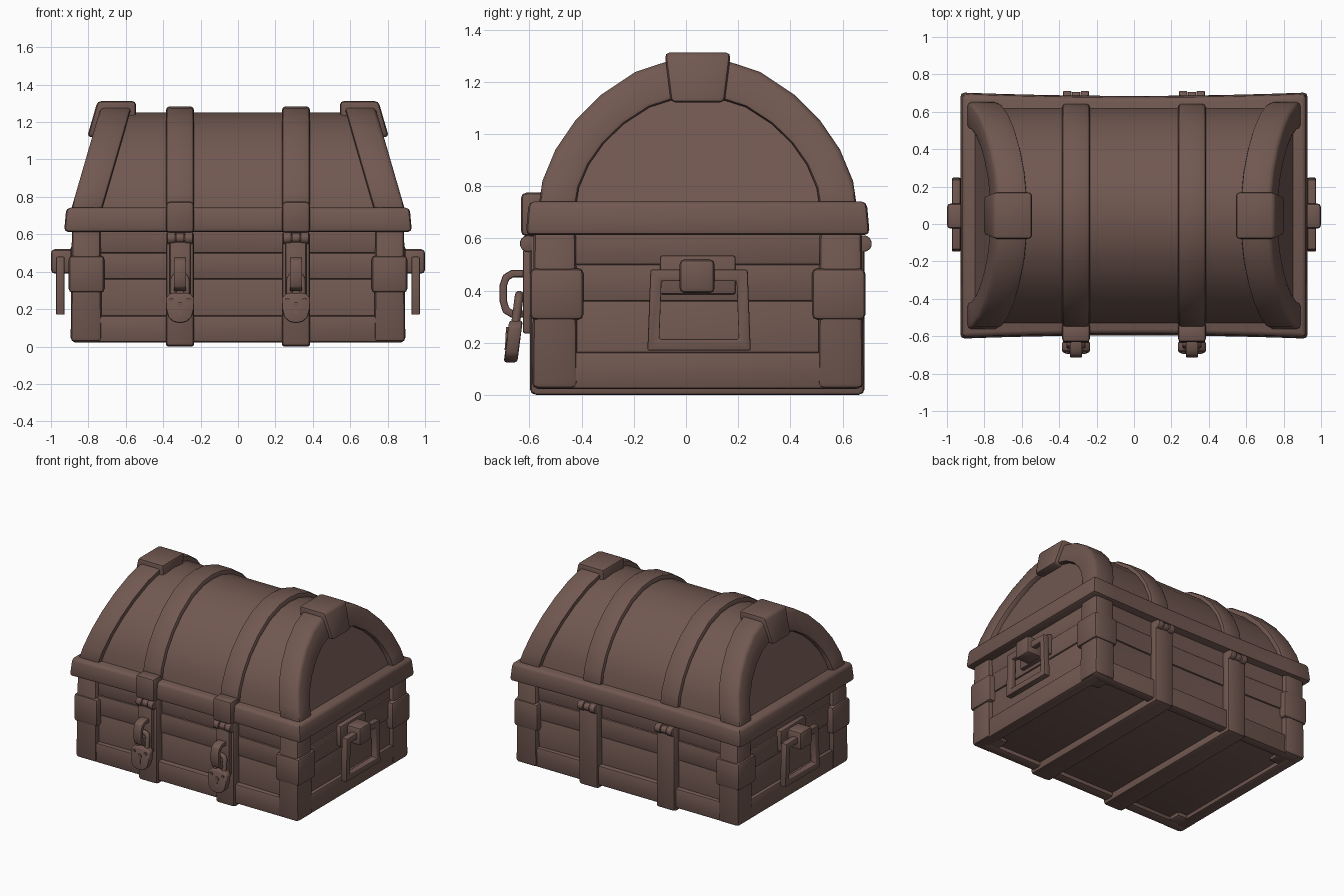
import bpy, bmesh, math
from mathutils import Vector

if "Cube" in bpy.data.objects:
    bpy.data.objects.remove(bpy.data.objects["Cube"])

CY = 0.045  # depth centre of the chest
wood = bpy.data.materials.new("brown")
wood.diffuse_color = (0.165, 0.097, 0.081, 1)
wood.use_nodes = True
wood.node_tree.nodes["Principled BSDF"].inputs["Base Color"].default_value = wood.diffuse_color


def loft(name, rings, bevel=0.0, closed=False, segs=2):
    """Skin a list of equal point rings, cap the ends, round the hard edges."""
    bm = bmesh.new()
    vs = [[bm.verts.new(p) for p in r] for r in rings]
    n, m = len(vs), len(vs[0])
    for i in range(n if closed else n - 1):
        a, b = vs[i], vs[(i + 1) % n]
        for j in range(m):
            k = (j + 1) % m
            bm.faces.new((a[j], a[k], b[k], b[j]))
    if not closed:
        bm.faces.new(vs[0])
        bm.faces.new(vs[-1])
    bmesh.ops.recalc_face_normals(bm, faces=bm.faces[:])
    if bevel:
        hard = [e for e in bm.edges if e.calc_face_angle(0) > 0.6]
        bmesh.ops.bevel(bm, geom=hard, offset=bevel, segments=segs, profile=0.5,
                        affect='EDGES', clamp_overlap=True)
    me = bpy.data.meshes.new(name)
    bm.to_mesh(me)
    bm.free()
    me.materials.append(wood)
    ob = bpy.data.objects.new(name, me)
    bpy.context.collection.objects.link(ob)
    return ob


def box(name, x, y, z, bevel=0.015, taper=0.0, bow=0.0):
    """Box from ranges; taper narrows the top, bow pulls the long sides in."""
    x, y = sorted(x), sorted(y)
    n = 10 if bow else 1
    rings = []
    for i in range(n + 1):
        t = i / n
        d = bow * (1 - (2 * t - 1) ** 2)
        xb = x[0] + (x[1] - x[0]) * t
        xt = x[0] + taper + (x[1] - x[0] - 2 * taper) * t
        rings.append([(xb, y[0] + d, z[0]), (xb, y[1] - d, z[0]),
                      (xt, y[1] - d - taper, z[1]), (xt, y[0] + d + taper, z[1])])
    return loft(name, rings, bevel)


def tube(name, path, normal, rn, rb, sides=12, closed=False, bevel=0.0):
    """Sweep a round (or square, sides=4) section along a planar path."""
    P, N = [Vector(p) for p in path], Vector(normal)
    n, rings = len(P), []
    off, s = (math.pi / 4, math.sqrt(2)) if sides == 4 else (0, 1)
    for i, p in enumerate(P):
        before = P[i - 1] if (i or closed) else None
        after = P[(i + 1) % n] if (i < n - 1 or closed) else None
        d1 = (p - before).normalized() if before else (after - p).normalized()
        d2 = (after - p).normalized() if after else d1
        t = (d1 + d2).normalized()
        b = t.cross(N) / max(0.4, t.dot(d1))
        rings.append([p + s * (N * rn * math.cos(off + a) + b * rb * math.sin(off + a))
                      for a in (2 * math.pi * k / sides for k in range(sides))])
    return loft(name, rings, bevel, closed)


# lid arch: half widths and heights, mirrored front to back
HALF = [(.61, .72), (.595, .82), (.545, .94), (.47, 1.05), (.37, 1.15), (.24, 1.237), (.11, 1.28)]


def arch(sy, sz):
    pts = [(-h, z) for h, z in HALF] + [(0, 1.29)] + [(h, z) for h, z in reversed(HALF)]
    return [(CY + h * sy, .72 + (z - .72) * sz) for h, z in pts]


def end_x(z):
    """Leaning end of the lid."""
    return 0.89 - (z - 0.74) * 0.29


# body planks, bottom band and rim
for i, (z0, z1, g) in enumerate([(.05, .36, 0), (.36, .50, .006), (.50, .64, 0)]):
    box(f"body_plank_{i}", (-.86 - g, .86 + g), (-.555 - g, .645 + g), (z0, z1), .008, bow=.018)
for side, y in (("front", (-.578, -.50)), ("back", (.59, .665))):
    box(f"bottom_band_{side}", (-.88, .88), y, (.022, .165), .014)
for s in (-1, 1):
    box("bottom_band_side", (s * .80, s * .885), (-.56, .65), (.022, .165), .014)
box("lid_rim", (-.93, .93), (-.615, .705), (.612, .742), .022, taper=.012, bow=.018)

# corner posts and their clamps
for s in (-1, 1):
    for d in (-1, 1):
        y = lambda h: CY + d * h
        box("corner_post", (s * .728, s * .895), (y(.46), y(.635)), (.025, .63), .022, taper=.007)
        box("corner_clamp", (s * .715, s * .905), (y(.438), y(.642)), (.288, .485), .02)

# lid shell
lid = arch(.945, .93)
loft("lid", [[(s * (end_x(z) - .04), y, z) for y, z in lid] for s in (-1, 1)])

# leaning end arches and top brackets
for s in (-1, 1):
    rings = []
    for (yo, zo), (yi, zi) in zip(arch(1, 1), arch(.765, .74)):
        rings.append([(s * end_x(zo), yo, zo), (s * (end_x(zo) - .165), yo, zo),
                      (s * (end_x(zi) - .165), yi, zi), (s * end_x(zi), yi, zi)])
    loft("end_arch", rings, .02)
    rings = []
    for h, z in ((.103, 1.12), (.127, 1.312)):
        xo, xi = s * (end_x(z) + .027), s * .545
        rings.append([(xo, CY - h, z), (xo, CY + h, z), (xi, CY + h, z), (xi, CY - h, z)])
    loft("top_bracket", rings, .02)

# straps, hinges, hasps and padlocks
for c in (-.31, .31):
    xs = (c - .075, c + .075)
    loft("lid_strap", [[(xs[0], yo, zo), (xs[1], yo, zo), (xs[1], yi, zi), (xs[0], yi, zi)]
                       for (yo, zo), (yi, zi) in zip(arch(.985, .99), arch(.89, .89))], .02)
    box("strap_front_tab", xs, (-.632, -.53), (.608, .775), .02)
    box("body_strap_front", xs, (-.597, -.52), (.002, .615), .018)
    box("body_strap_back", xs, (.61, .683), (.002, .615), .018)
    box("body_strap_bottom", xs, (-.585, .672), (0, .07), .012)
    for y in (-.605, .68):
        for k in (-1, 0, 1):
            r = .032 if k else .027
            x = c + k * .047
            tube("hinge_knuckle", [(x - .022, y, .58), (x + .022, y, .58)], (0, 0, 1), r, r, 14,
                 bevel=.005)
    box("hasp_plate", (c - .055, c + .055), (-.625, -.58), (.235, .56), .01)
    # flat staple curving out of the hasp
    tube("hasp_staple", [(c, -.59, .465), (c, -.665, .465), (c, -.69, .45), (c, -.70, .42),
                         (c, -.70, .36), (c, -.69, .325), (c, -.665, .31), (c, -.60, .31)],
         (1, 0, 0), .033, .014, 4, bevel=.007)

    # padlock, hanging slightly tilted
    def lock_y(z):
        return -.652 - (.28 - z) * .13
    arc = [(.035 * math.cos(a), .352 + .03 * math.sin(a))
           for a in (math.pi * k / 8 for k in range(9))]
    path = [(.035, .26)] + arc + [(-.035, .26)]
    tube("padlock_shackle", [(c + x, lock_y(z), z) for x, z in path],
         (0, 1, 0), .017, .017, 10)
    out = [(-.05, .285), (.05, .285), (.076, .262), (.074, .2), (.062, .155), (.035, .132), (0, .125),
           (-.035, .132), (-.062, .155), (-.074, .2), (-.076, .262)]
    loft("padlock_body", [[(c + x, lock_y(z) + d, z) for x, z in out] for d in (-.026, .026)], .01)
    tube("keyhole_top", [(c, -.66, .222), (c, -.692, .222)], (1, 0, 0), .017, .017, 14)
    loft("keyhole_slot", [[(c - .006, y, .22), (c + .006, y, .22), (c + .011, y - .004, .172),
                           (c - .011, y - .004, .172)] for y in (-.67, -.691)])
    for k in (-1, 1):
        tube("padlock_rivet", [(c + k * .046, -.66, .25), (c + k * .046, -.69, .25)],
             (1, 0, 0), .011, .011, 10)

# side handles
for s in (-1, 1):
    box("handle_plate", (s * .84, s * .895), (-.10, .19), (.385, .535), .01)
    box("handle_block", (s * .87, s * 1.0), (-.025, .11), (.39, .52), .02)
    tube("handle_ring", [(s * .95, -.115, .458), (s * .95, .215, .458),
                         (s * .95, .225, .192), (s * .95, -.125, .192)],
         (1, 0, 0), .023, .022, 4, closed=True, bevel=.007)

# smooth shading with sharp edges kept
for ob in bpy.context.collection.objects:
    ob.select_set(True)
    bpy.context.view_layer.objects.active = ob
bpy.ops.object.shade_smooth_by_angle(angle=math.radians(42))
